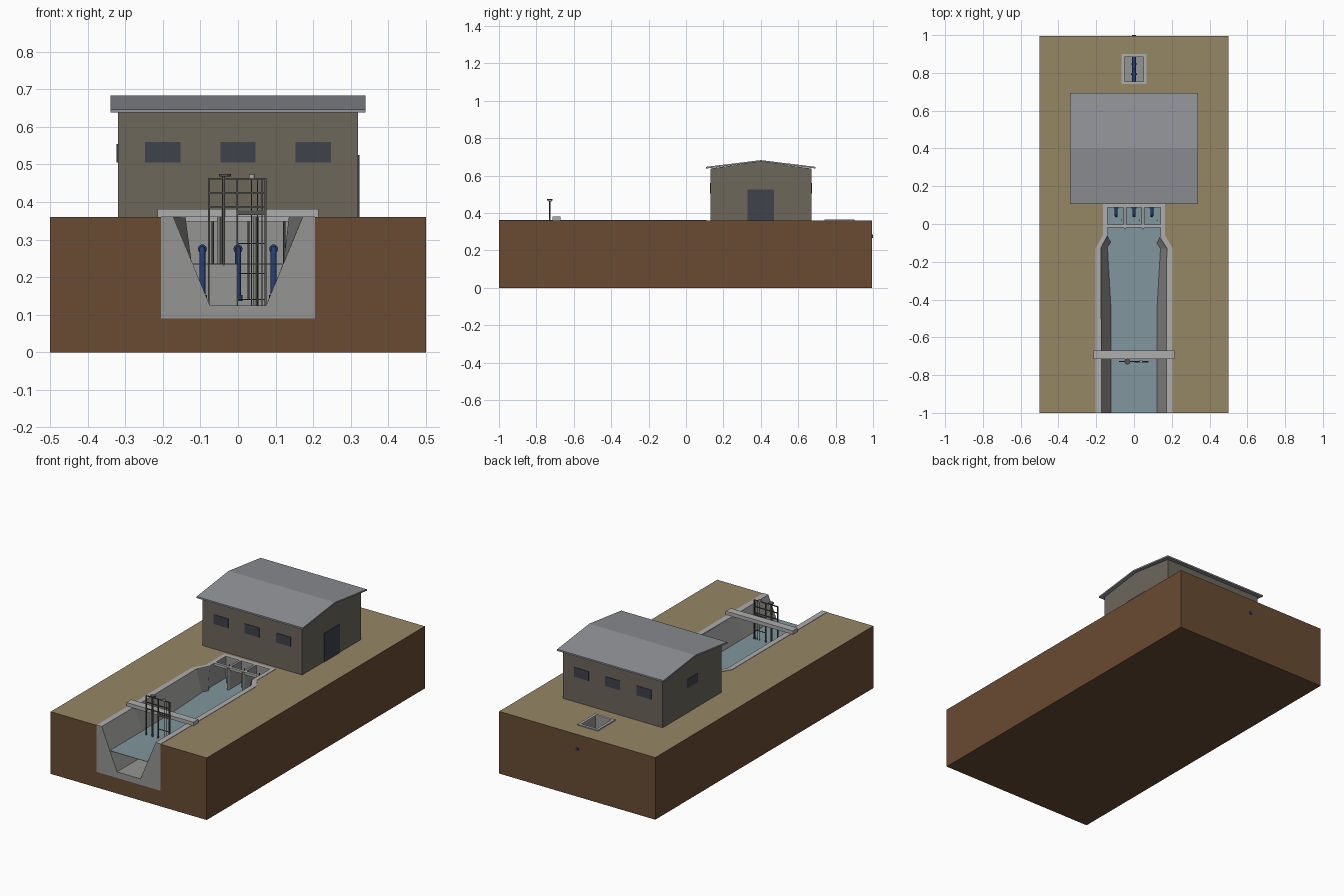
import bpy, bmesh, math

if "Cube" in bpy.data.objects:
    bpy.data.objects.remove(bpy.data.objects["Cube"])

def mat(name, r, g, b):
    m = bpy.data.materials.new(name)
    m.diffuse_color = (r, g, b, 1)
    m.use_nodes = True
    m.node_tree.nodes["Principled BSDF"].inputs["Base Color"].default_value = m.diffuse_color
    return m

GRASS = mat("dry_ground", .30, .24, .13)
SOIL = mat("soil", .14, .07, .032)
CONC = mat("concrete", .30, .30, .295)
COPE = mat("pale_concrete", .42, .42, .42)
WALL = mat("wall", .15, .135, .105)
ROOF = mat("roof", .28, .29, .31)
DARK = mat("dark_glass", .05, .055, .07)
WATER = mat("water", .22, .31, .34)
BLUE = mat("blue_pipe", .02, .05, .18)
STEEL = mat("steel", .09, .09, .085)

def loft(name, rings, m=None):
    """Closed solid through rings with equal point counts."""
    bm = bmesh.new()
    vs = [[bm.verts.new(p) for p in r] for r in rings]
    n = len(vs[0])
    for a, b in zip(vs, vs[1:]):
        for i in range(n):
            bm.faces.new((a[i], a[(i + 1) % n], b[(i + 1) % n], b[i]))
    bm.faces.new(vs[0])
    bm.faces.new(vs[-1])
    bmesh.ops.recalc_face_normals(bm, faces=bm.faces)
    me = bpy.data.meshes.new(name)
    bm.to_mesh(me)
    bm.free()
    ob = bpy.data.objects.new(name, me)
    bpy.context.collection.objects.link(ob)
    if m:
        me.materials.append(m)
    return ob

def plan(name, pts, z0, z1, m=None):
    return loft(name, [[(x, y, z) for x, y in pts] for z in (z0, z1)], m)

def box(name, x0, x1, y0, y1, z0, z1, m=None):
    return plan(name, [(x0, y0), (x1, y0), (x1, y1), (x0, y1)], z0, z1, m)

def mirror_pts(half):
    return half + [(-x, y) for x, y in reversed(half)]

def cut(ob, cutter):
    cutter.hide_render = True
    md = ob.modifiers.new("cut", 'BOOLEAN')
    md.operation = 'DIFFERENCE'
    md.solver = 'EXACT'
    md.object = cutter
    bpy.context.view_layer.objects.active = ob
    bpy.ops.object.modifier_apply(modifier=md.name)
    bpy.data.objects.remove(cutter)

def pipe(name, pts, r, m, res=3):
    cu = bpy.data.curves.new(name, 'CURVE')
    cu.dimensions = '3D'
    cu.bevel_depth = r
    cu.bevel_resolution = res
    cu.use_fill_caps = True
    sp = cu.splines.new('POLY')
    sp.points.add(len(pts) - 1)
    for p, c in zip(sp.points, pts):
        p.co = (*c, 1)
    cu.materials.append(m)
    ob = bpy.data.objects.new(name, cu)
    bpy.context.collection.objects.link(ob)
    return ob

G, FLOOR, LEVEL = .36, .125, .236

# Ground block with hollows for the channel and the rear chamber
ground = box("ground_block", -.5, .5, -1, .995, 0, G, SOIL)
cut(ground, plan("channel_hollow", mirror_pts([(.205, -1.1), (.205, -.13), (.165, -.06), (.165, .11)]), .09, .5))
cut(ground, box("chamber_hollow", -.06, .06, .745, .895, .18, .5))
ground.data.materials.append(GRASS)
for f in ground.data.polygons:
    if f.normal.z > .9 and f.center.z > G - .01:
        f.material_index = 1

# Concrete intake channel: sloped sides that turn vertical at the bays
stations = [(-1.1, .075, .172), (-.7, .075, .172), (-.13, .108, .176), (-.06, .14, .14)]
def half_width(b, t, z):
    return b + (t - b) * (z - FLOOR) / (G - FLOOR)
channel = plan("intake_channel", mirror_pts([(.205, -1), (.205, -.13), (.165, -.06), (.165, .11)]), .09, G, CONC)
rings = []
for y, b, t in stations + [(.09, .14, .14)]:
    w = half_width(b, t, .40)
    rings.append([(-b, y, FLOOR), (b, y, FLOOR), (w, y, .40), (-w, y, .40)])
cut(channel, loft("channel_void", rings))

# Water sheet following the walls
edge = [(half_width(b, t, LEVEL), max(y, -1)) for y, b, t in stations] + [(.14, .09)]
plan("water", mirror_pts(edge), LEVEL - .002, LEVEL, WATER)

# Pale coping strips along the channel rim and bays
for s in (-1, 1):
    strip = [(.205, -1), (.205, -.13), (.165, -.06), (.165, .11),
             (.14, .11), (.14, -.06), (.176, -.13), (.172, -.7), (.172, -1)]
    plan("rim_coping", [(s * x, y) for x, y in strip], G - .002, G + .002, COPE)
box("bay_front_beam", -.14, .14, -.018, -.002, G - .012, G + .003, COPE)
box("bay_back_coping", -.14, .14, .088, .11, G - .004, G + .002, COPE)

# Bay dividers with pointed noses
for x in (-.0475, .0475):
    plan("bay_divider", [(x - .007, .09), (x - .007, -.02), (x, -.032), (x + .007, -.02), (x + .007, .09)],
         FLOOR, G + .002, CONC)

# Pump in each bay: bell mouth, riser, elbow to the back wall, level rod
for x in (-.095, 0, .095):
    arc = [(x, .045 + .015 * (1 - math.cos(a)), .26 + .015 * math.sin(a))
           for a in [i * math.pi / 8 for i in range(5)]]
    pipe("pump_riser", [(x, .045, .15)] + arc + [(x, .10, .275)], .008, BLUE)
    pipe("pump_bell", [(x, .045, .137), (x, .045, .152)], .012, BLUE)
    pipe("pipe_flange", [(x, .082, .275), (x, .089, .275)], .012, BLUE)
    pipe("level_rod", [(x + .028, .02, .14), (x + .028, .02, G)], .003, STEEL, 1)

# Service bridge over the channel
box("bridge_beam", -.215, .215, -.715, -.67, G, .381, COPE)

# Sluice gate frame, plate, stems and screen bars in front of the bridge
Y = -.728
for x in (-.077, -.002, .073):
    box("frame_post", x - .0025, x + .0025, Y - .003, Y + .003, FLOOR, .463, STEEL)
for z in (.462, .425, .388):
    box("frame_rail", -.08, .076, Y - .003, Y + .003, z - .002, z + .002, STEEL)
box("closed_gate", -.079, -.001, Y - .003, Y + .003, FLOOR, .235, CONC)
pipe("gate_stem", [(-.038, Y, .23), (-.038, Y, .47)], .004, STEEL)
pipe("hand_wheel", [(-.035, Y, .468), (-.035, Y, .474)], .016, STEEL)
for x in (.036, .052, .064):
    pipe("screen_bar", [(x, Y, FLOOR), (x, Y, .463)], .0015, STEEL, 1)
for z in (.29, .21, .14):
    box("screen_rail", 0, .073, Y - .002, Y + .002, z - .0015, z + .0015, STEEL)
box("raised_gate_head", 0, .076, Y - .004, Y + .004, .366, .378, STEEL)
pipe("sensor_cap", [(.037, Y, .462), (.037, Y, .473)], .008, COPE)

# Pump house walls with gable ends
gable = [(.13, G), (.67, G), (.67, .638), (.4, .676), (.13, .638)]
loft("pump_house", [[(x, y, z) for y, z in gable] for x in (-.32, .32)], WALL)

# Pitched roof slab
slab = [(.107, .638), (.4, .675), (.693, .638), (.693, .647), (.4, .683), (.107, .647)]
loft("roof", [[(x, y, z) for y, z in slab] for x in (-.34, .34)], ROOF)

# Windows front and back, one at the left, door at the right
for x in (-.2, 0, .2):
    for y in (.13, .67):
        box("window", x - .047, x + .047, y - .003, y + .003, .505, .56, DARK)
box("side_window", -.323, -.317, .35, .45, .505, .555, DARK)
box("door", .317, .323, .33, .47, G, .525, DARK)

# Rear valve chamber: lined pit with a raised curb
chamber = box("valve_chamber", -.06, .06, .745, .895, .18, G, CONC)
cut(chamber, box("chamber_void", -.05, .05, .755, .885, .2, .5))
curb = box("chamber_curb", -.065, .065, .74, .9, G - .002, .366, COPE)
cut(curb, box("curb_void", -.05, .05, .755, .885, .2, .5))

# Discharge pipe with flanges and valve inside the chamber
pipe("discharge_pipe", [(0, .70, .275), (0, 1, .275)], .01, BLUE)
for y in (.79, .845):
    pipe("pipe_flange", [(0, y, .275), (0, y + .006, .275)], .015, BLUE)
pipe("valve_stem", [(0, .82, .275), (0, .82, .32)], .005, BLUE)
